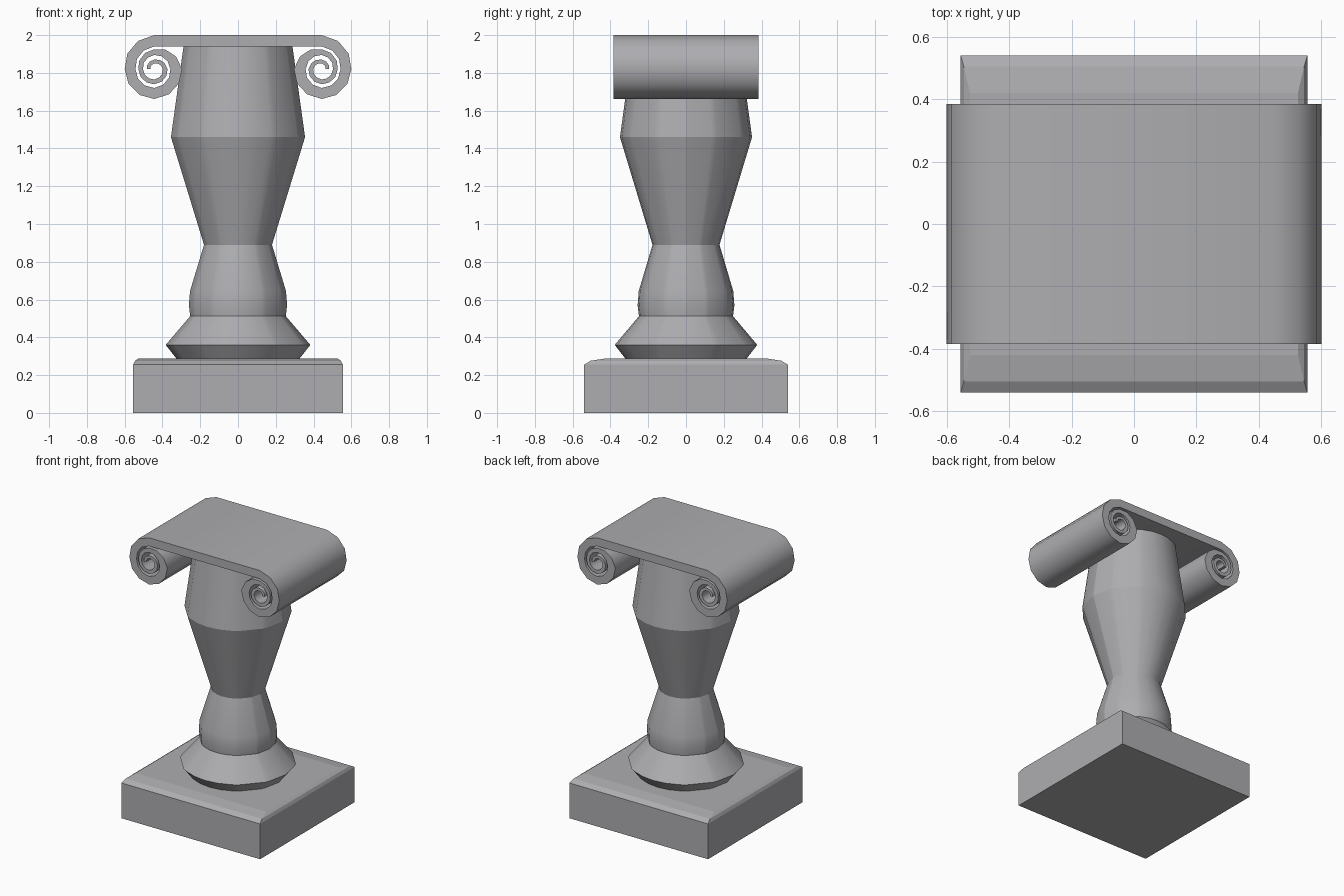
import bpy, math

if "Cube" in bpy.data.objects:
    bpy.data.objects.remove(bpy.data.objects["Cube"])

stone = bpy.data.materials.new("grey stone")
stone.diffuse_color = (0.42, 0.42, 0.44, 1)
stone.use_nodes = True
stone.node_tree.nodes["Principled BSDF"].inputs["Base Color"].default_value = stone.diffuse_color


def make(name, verts, faces, smooth=None):
    me = bpy.data.meshes.new(name)
    me.from_pydata(verts, [], faces)
    me.materials.append(stone)
    ob = bpy.data.objects.new(name, me)
    bpy.context.collection.objects.link(ob)
    bpy.ops.object.select_all(action='DESELECT')
    ob.select_set(True)
    bpy.context.view_layer.objects.active = ob
    # consistent outward normals
    bpy.ops.object.mode_set(mode='EDIT')
    bpy.ops.mesh.select_all(action='SELECT')
    bpy.ops.mesh.normals_make_consistent(inside=False)
    bpy.ops.object.mode_set(mode='OBJECT')
    if smooth:
        bpy.ops.object.shade_smooth_by_angle(angle=math.radians(smooth))
    return ob


def loft(name, rings, smooth=None):
    n = len(rings[0])
    verts = [p for r in rings for p in r]
    faces = [(k * n + i, k * n + (i + 1) % n, (k + 1) * n + (i + 1) % n, (k + 1) * n + i)
             for k in range(len(rings) - 1) for i in range(n)]
    faces += [tuple(range(n)), tuple(range(len(verts) - n, len(verts)))]
    return make(name, verts, faces, smooth)


# square plinth with sloped top edges
layers = [(.555, .54, 0), (.555, .54, .255), (.545, .505, .276), (.525, .42, .289)]
loft("plinth", [[(-x, -y, z), (x, -y, z), (x, y, z), (-x, y, z)] for x, y, z in layers])

# faceted column: wide facets separated by narrow ones
quarter = [0, 14, 29, 35, 62, 67]
angles = quarter + [90] + [180 - a for a in reversed(quarter)]
angles += [a + 180 for a in angles[1:-1]]
profile = [(.32, .28), (.383, .36), (.253, .512), (.26, .57), (.254, .645),
           (.18, .89), (.355, 1.46), (.287, 1.95)]
loft("column", [[(r * math.sin(math.radians(a)), -.985 * r * math.cos(math.radians(a)), z)
                 for a in angles] for r, z in profile], 20)

# scroll capital: one ribbon rolled up at both ends
outer = [.18, .157, .158, .147, .105, .085, .08, .07, .05, .04]
inner = [.12, .10, .10, .085, .075, .06, .055, .045, .03, .02]
CX, CZ, STEPS, DEPTH = .443, 1.82, 3, .385


def at(table, q):
    i = min(int(q), len(table) - 2)
    return table[i] + (table[i + 1] - table[i]) * (q - i)


right = [((0, 2.0), (0, 1.94))]
for k in range((len(outer) - 1) * STEPS + 1):
    q = k / STEPS
    s, c = math.sin(q * math.pi / 2), math.cos(q * math.pi / 2)
    right.append(tuple((CX + at(t, q) * s, CZ + at(t, q) * c) for t in (outer, inner)))
left = [tuple((-x, z) for x, z in pair) for pair in reversed(right[1:])]
loft("scroll_capital", [[(o[0], -DEPTH, o[1]), (o[0], DEPTH, o[1]),
                         (i[0], DEPTH, i[1]), (i[0], -DEPTH, i[1])]
                        for o, i in left + right], 40)
